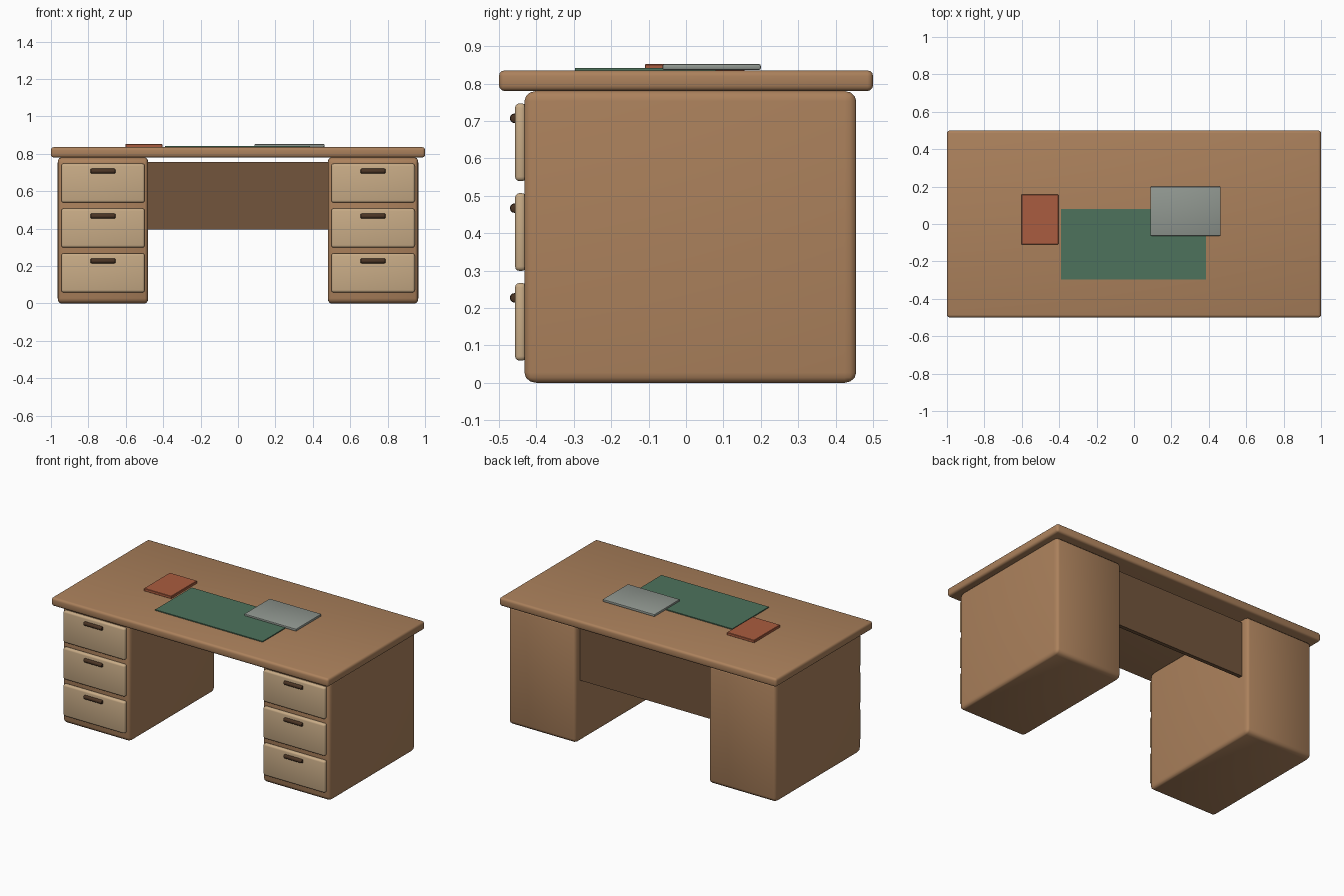
import bpy, bmesh, math
from mathutils import Matrix, Vector

if "Cube" in bpy.data.objects:
    bpy.data.objects.remove(bpy.data.objects["Cube"])


def material(name, rgb):
    m = bpy.data.materials.new(name)
    m.diffuse_color = (*rgb, 1)
    m.use_nodes = True
    m.node_tree.nodes["Principled BSDF"].inputs["Base Color"].default_value = m.diffuse_color
    return m


WOOD = material("wood", (0.41, 0.22, 0.107))
PALE = material("pale_wood", (0.58, 0.41, 0.24))
DARK = material("dark_wood", (0.17, 0.09, 0.045))
METAL = material("dark_metal", (0.07, 0.035, 0.018))
GREEN = material("green", (0.075, 0.17, 0.107))
RED = material("red", (0.40, 0.107, 0.05))
GREY = material("grey", (0.28, 0.31, 0.28))


def finish(name, bm, mat):
    mesh = bpy.data.meshes.new(name)
    bm.to_mesh(mesh)
    bm.free()
    mesh.materials.append(mat)
    ob = bpy.data.objects.new(name, mesh)
    bpy.context.collection.objects.link(ob)
    bpy.ops.object.select_all(action='DESELECT')
    ob.select_set(True)
    bpy.context.view_layer.objects.active = ob
    bpy.ops.object.shade_smooth_by_angle(angle=math.radians(35))
    return ob


def box(name, x, y, z, mat, bevel=0.0, segments=3, stretched=False):
    """Box from ranges; a stretched bevel scales with the box proportions."""
    lo, hi = Vector((x[0], y[0], z[0])), Vector((x[1], y[1], z[1]))
    size = hi - lo
    bm = bmesh.new()
    bmesh.ops.create_cube(bm, size=1)
    if not stretched:
        bmesh.ops.scale(bm, vec=size, verts=bm.verts)
    if bevel:
        bmesh.ops.bevel(bm, geom=bm.edges[:], offset=bevel, segments=segments,
                        profile=0.5, affect='EDGES')
    if stretched:
        bmesh.ops.scale(bm, vec=size, verts=bm.verts)
    bmesh.ops.translate(bm, vec=(lo + hi) / 2, verts=bm.verts)
    return finish(name, bm, mat)


def handle(name, x, y, z, length, radius):
    bm = bmesh.new()
    bmesh.ops.create_cone(bm, cap_ends=True, segments=12, radius1=radius,
                          radius2=radius, depth=length,
                          matrix=Matrix.Translation((x, y, z))
                          @ Matrix.Rotation(math.pi / 2, 4, 'Y'))
    rims = [e for e in bm.edges if any(len(f.verts) > 4 for f in e.link_faces)]
    bmesh.ops.bevel(bm, geom=rims, offset=0.006, segments=2, profile=0.5,
                    affect='EDGES')
    return finish(name, bm, METAL)


# desk top
box("desk_top", (-1, 1), (-0.5, 0.5), (0.78, 0.835), WOOD, 0.015)

# drawer pedestals, left and right
for side, cx in (("left", -0.722), ("right", 0.722)):
    box(f"{side}_pedestal", (cx - 0.242, cx + 0.242), (-0.432, 0.455),
        (0, 0.78), WOOD, 0.035, 3, True)
    for i in range(3):
        zc = 0.163 + 0.24 * i
        box(f"{side}_drawer_{i + 1}", (cx - 0.223, cx + 0.223),
            (-0.457, -0.427), (zc - 0.104, zc + 0.104), PALE, 0.012)
        handle(f"{side}_handle_{i + 1}", cx, -0.458, zc + 0.064, 0.134, 0.013)

# modesty panel between the pedestals
box("modesty_panel", (-0.485, 0.485), (0.38, 0.405), (0.396, 0.755), DARK)

# items lying on the top
box("desk_mat", (-0.39, 0.385), (-0.297, 0.08), (0.834, 0.841), GREEN)
box("notebook", (-0.602, -0.405), (-0.11, 0.157), (0.834, 0.852), RED, 0.002, 1)
box("laptop", (0.088, 0.463), (-0.063, 0.2), (0.836, 0.852), GREY, 0.005, 2)
